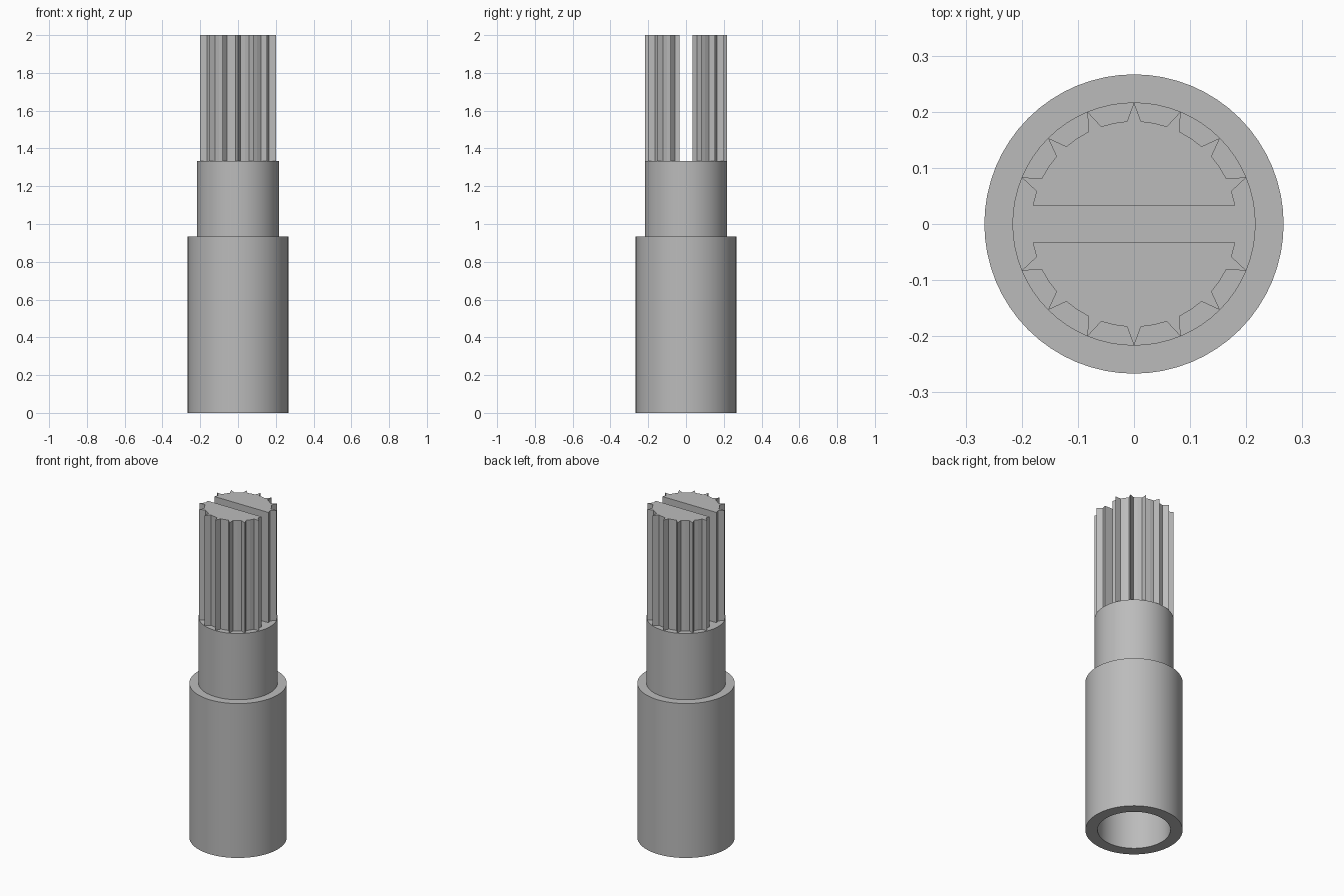
import bpy, bmesh, math

cube = bpy.data.objects.get("Cube")
if cube:
    bpy.data.objects.remove(cube)

grey = bpy.data.materials.new("plain_grey")
grey.use_nodes = True
color = (0.5, 0.5, 0.5, 1)
grey.diffuse_color = color
grey.node_tree.nodes["Principled BSDF"].inputs["Base Color"].default_value = color

U = 2 / 30               # design unit
SEGMENTS = 64
TEETH = 16


def finish(bm, name, smooth=False):
    bmesh.ops.recalc_face_normals(bm, faces=bm.faces)
    mesh = bpy.data.meshes.new(name)
    bm.to_mesh(mesh)
    bm.free()
    mesh.materials.append(grey)
    obj = bpy.data.objects.new(name, mesh)
    bpy.context.collection.objects.link(obj)
    if smooth:
        bpy.ops.object.select_all(action='DESELECT')
        obj.select_set(True)
        bpy.context.view_layer.objects.active = obj
        bpy.ops.object.shade_smooth_by_angle(angle=math.radians(30))
    return obj


def polar(radius, degrees):
    a = math.radians(degrees)
    return radius * math.cos(a), radius * math.sin(a)


# Sleeve and neck: one stepped profile of rings, closed by end caps
def stepped_body(name, profile):
    bm = bmesh.new()
    rings = [[bm.verts.new((*polar(r * U, 360 * i / SEGMENTS), z * U))
              for i in range(SEGMENTS)] for r, z in profile]
    for low, high in zip(rings, rings[1:]):
        for i in range(SEGMENTS):
            j = (i + 1) % SEGMENTS
            bm.faces.new((low[i], low[j], high[j], high[i]))
    bm.faces.new(rings[0])
    bm.faces.new(rings[-1])
    return finish(bm, name, smooth=True)


stepped_body("socket_sleeve_and_neck",
             [(3, 12), (3, 0), (4, 0), (4, 14), (3.25, 14), (3.25, 20)])


# Splined shaft: two toothed halves with a slot between them
def splined_half(name, side):
    step = 360 / TEETH
    core, tip, flank, slot = 2.75 * U, 3.25 * U, 3.9, 0.5 * U
    edge = 0.18
    outline = [(edge, slot), polar(core, step / 2)]
    for k in range(1, TEETH // 2):
        a = k * step
        outline += [polar(core, a - flank), polar(tip, a),
                    polar(core, a + flank), polar(core, a + step / 2)]
    outline.append((-edge, slot))
    bm = bmesh.new()
    base = bm.faces.new([bm.verts.new((side * x, side * y, 20 * U))
                         for x, y in outline])
    # keep the base so that the half stays closed
    bmesh.ops.solidify
    top = bmesh.ops.extrude_face_region(bm, geom=[base], use_keep_orig=True)
    verts = [v for v in top["geom"] if isinstance(v, bmesh.types.BMVert)]
    bmesh.ops.translate(bm, verts=verts, vec=(0, 0, 10 * U))
    return finish(bm, name)


splined_half("splined_shaft_back", 1)
splined_half("splined_shaft_front", -1)
